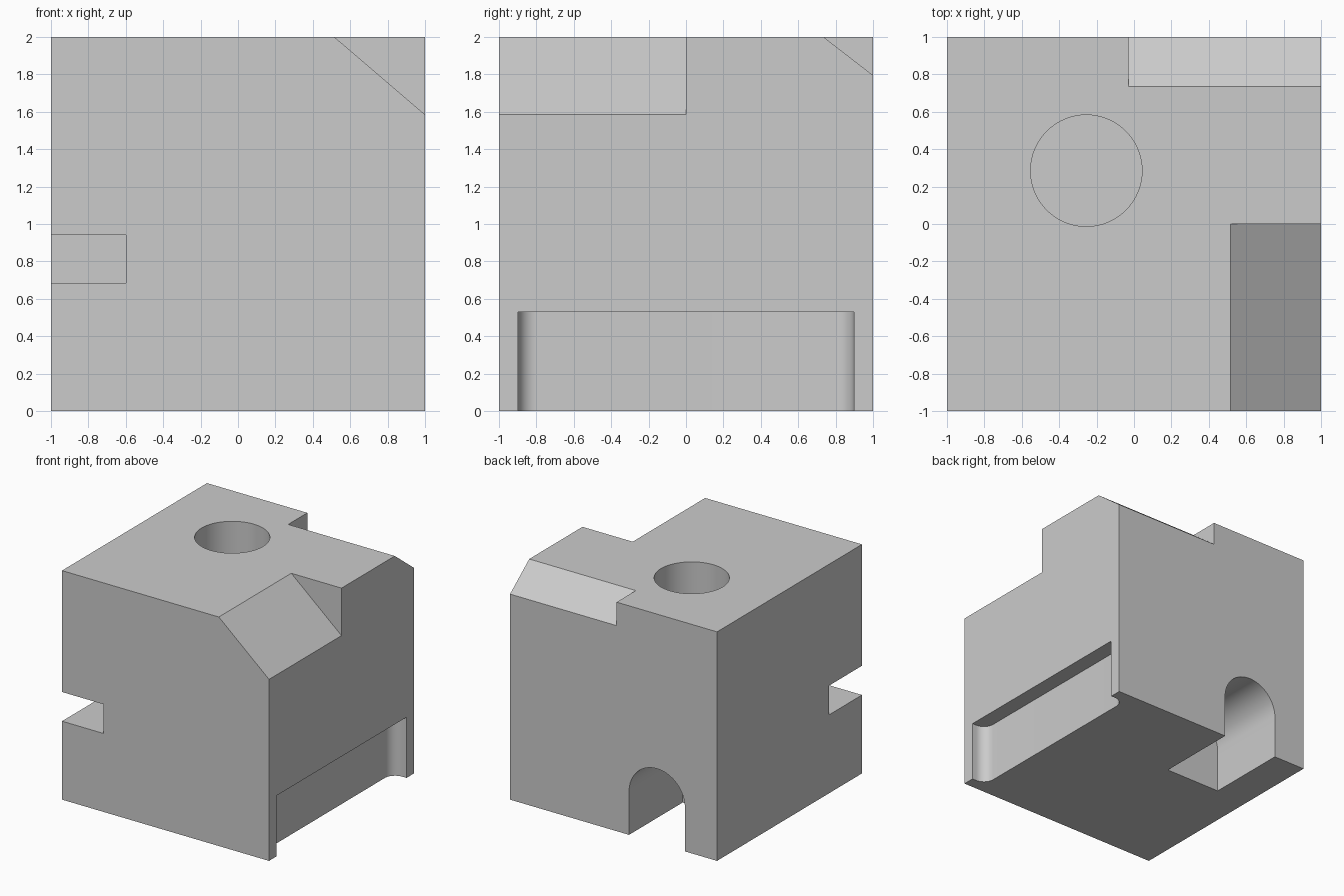
import bpy, bmesh
from math import sin, cos, radians
from mathutils import Vector

if "Cube" in bpy.data.objects:
    bpy.data.objects.remove(bpy.data.objects["Cube"], do_unlink=True)

grey = bpy.data.materials.new("plain grey")
grey.use_nodes = True
grey.diffuse_color = (0.6, 0.6, 0.6, 1)
grey.node_tree.nodes["Principled BSDF"].inputs["Base Color"].default_value = (0.6, 0.6, 0.6, 1)

# Where a profile point (u, v) lands when extruded along each axis
PLACE = {"x": lambda u, v, w: (w, u, v),
         "y": lambda u, v, w: (u, w, v),
         "z": lambda u, v, w: (u, v, w)}


def prism(name, profile, axis, start, end):
    """Extrude a closed 2D profile along an axis."""
    bm = bmesh.new()
    base = bm.faces.new([bm.verts.new(PLACE[axis](u, v, start)) for u, v in profile])
    moved = bmesh.ops.extrude_face_region(bm, geom=[base])["geom"]
    verts = [g for g in moved if isinstance(g, bmesh.types.BMVert)]
    bmesh.ops.translate(bm, verts=verts, vec=Vector(PLACE[axis](0, 0, end - start)))
    bmesh.ops.recalc_face_normals(bm, faces=bm.faces)
    mesh = bpy.data.meshes.new(name)
    bm.to_mesh(mesh)
    bm.free()
    mesh.materials.append(grey)
    obj = bpy.data.objects.new(name, mesh)
    bpy.context.collection.objects.link(obj)
    return obj


def rect(u0, u1, v0, v1):
    return [(u0, v0), (u1, v0), (u1, v1), (u0, v1)]


def arc(cu, cv, r, a0, a1, n):
    angles = [radians(a0 + (a1 - a0) * i / n) for i in range(n + 1)]
    return [(cu + r * cos(a), cv + r * sin(a)) for a in angles]


def corner(u, v):
    """Triangle that trims a corner from (u, top) to (side, v), overshooting the block."""
    slope = (2 - v) / (1 - u)
    o = 0.2
    return [(u - o, 2 + o * slope), (1 + o, v - o * slope), (1 + o, 2 + o * slope)]


block = prism("block", rect(-1, 1, -1, 1), "z", 0, 2)

# Side groove outline: rounded inner corners, open to the side
inner, r, end = 0.86, 0.1, 0.897
groove = ([(1.1, -end)] + arc(inner + r, -end + r, r, 270, 180, 12)
          + arc(inner + r, end - r, r, 180, 90, 12) + [(1.1, end)])

# Arched notch outline: straight sides with a round top
arch = [(-0.69, -0.1)] + arc(-0.42, 0.38, 0.27, 180, 0, 32) + [(-0.15, -0.1)]

cutters = [
    prism("front_bevel_cutter", corner(0.515, 1.585), "y", -1.1, 0),
    prism("back_bevel_cutter", corner(0.735, 1.795), "x", -0.03, 1.1),
    prism("corner_slot_cutter", rect(-1.1, -0.6, 0.685, 0.94), "y", -1.1, -0.545),
    prism("round_hole_cutter", arc(-0.255, 0.285, 0.298, 0, 360, 64)[:-1], "z", 1.3, 2.1),
    prism("side_groove_cutter", groove, "z", -0.1, 0.53),
    prism("arched_notch_cutter", arch, "y", 0.26, 1.1),
]

# Cut each feature out of the block
bpy.context.view_layer.objects.active = block
for cutter in cutters:
    cutter.hide_render = True
    mod = block.modifiers.new(cutter.name, "BOOLEAN")
    mod.operation = "DIFFERENCE"
    mod.solver = "EXACT"
    mod.object = cutter
    bpy.ops.object.modifier_apply(modifier=mod.name)
    bpy.data.objects.remove(cutter, do_unlink=True)

# Smooth the curved walls, keep the edges crisp
bpy.ops.object.select_all(action="DESELECT")
block.select_set(True)
bpy.ops.object.shade_smooth_by_angle(angle=radians(25))
